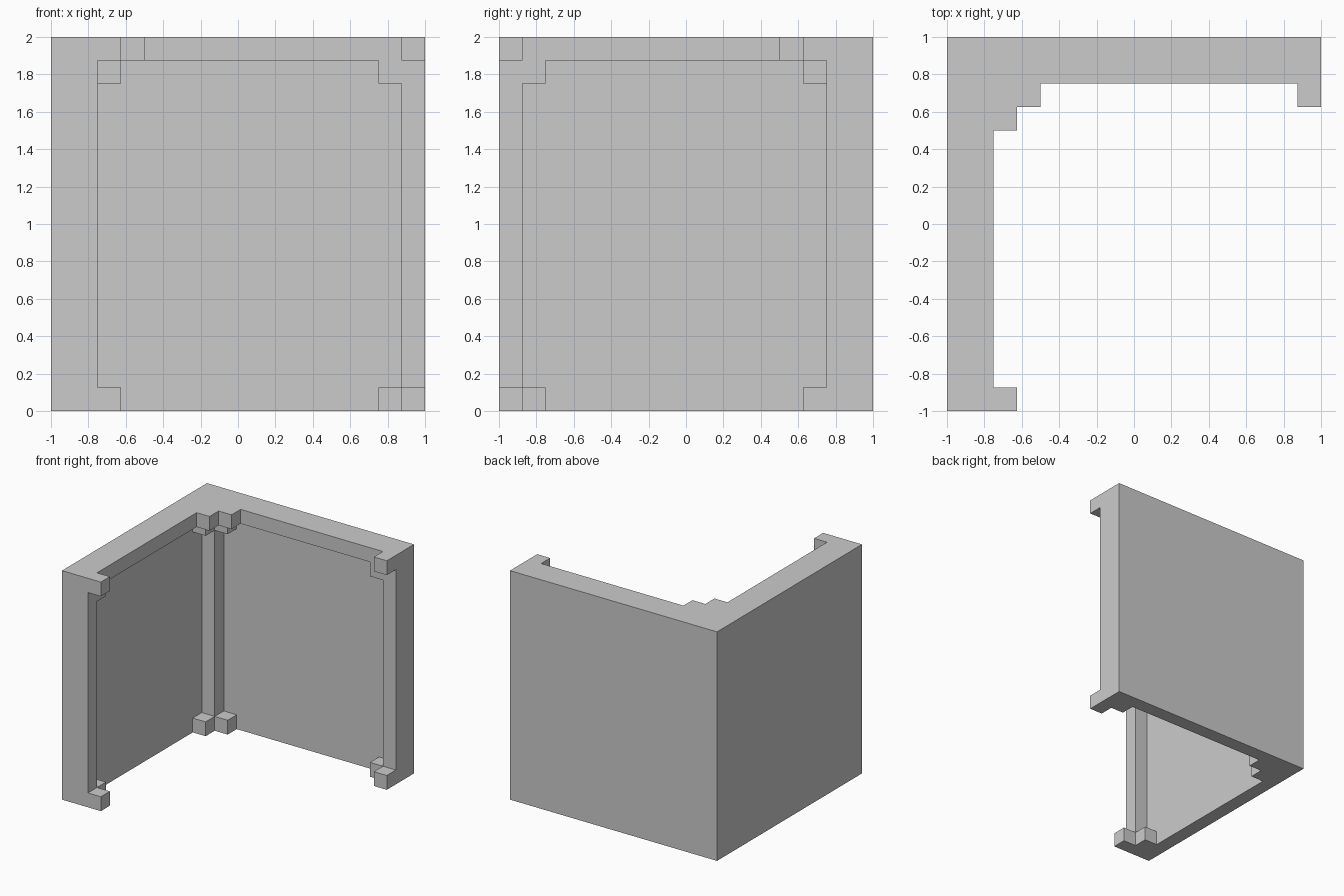
import bpy
import bmesh

if "Cube" in bpy.data.objects:
    bpy.data.objects.remove(bpy.data.objects["Cube"])

U = 0.125   # one grid cell; the model is 16 x 16 x 16 cells


def prism(name, outline, z0, z1):
    """Extrude a plan outline (in cells) from z0 to z1."""
    bm = bmesh.new()
    face = bm.faces.new([bm.verts.new((x * U, y * U, z0 * U)) for x, y in outline])
    top = bmesh.ops.extrude_face_region(bm, geom=[face])["geom"]
    verts = [v for v in top if isinstance(v, bmesh.types.BMVert)]
    bmesh.ops.translate(bm, verts=verts, vec=(0, 0, (z1 - z0) * U))
    bmesh.ops.recalc_face_normals(bm, faces=bm.faces)
    mesh = bpy.data.meshes.new(name)
    bm.to_mesh(mesh)
    bm.free()
    obj = bpy.data.objects.new(name, mesh)
    bpy.context.collection.objects.link(obj)
    return obj


def box(name, x0, x1, y0, y1, z0, z1):
    return prism(name, [(x0, y0), (x1, y0), (x1, y1), (x0, y1)], z0, z1)


def both_walls(name, x0, x1, y0, y1, z0, z1):
    """Box on the back wall plus its reflection across the corner diagonal."""
    box("back_" + name, x0, x1, y0, y1, z0, z1)
    box("left_" + name, -y1, -y0, -x1, -x0, z0, z1)


# Thin L-shaped wall panel
prism("wall_panel", [(-8, -8), (-7, -8), (-7, 7), (8, 7), (8, 8), (-8, 8)], 0, 16)

# Upright posts in the corner and at the free ends
box("corner_post", -7, -6, 6, 7, 0, 16)
both_walls("end_post", 7, 8, 6, 7, 0, 16)

# Top rails
both_walls("top_rail", -6, 7, 6, 7, 15, 16)

# Small brackets beside the posts, at the floor and under the rail
for level, z in (("lower", 0), ("upper", 14)):
    both_walls(level + "_corner_bracket", -6, -5, 6, 7, z, z + 1)
    both_walls(level + "_end_bracket", 6, 7, 6, 7, z, z + 1)

# Blocks projecting from the end posts at top and bottom
for level, z in (("lower", 0), ("upper", 15)):
    both_walls(level + "_end_block", 7, 8, 5, 6, z, z + 1)

# Stepped filler in the top inner corner
box("top_corner_block", -6, -5, 5, 6, 15, 16)
both_walls("top_corner_step", -5, -4, 5, 6, 15, 16)
